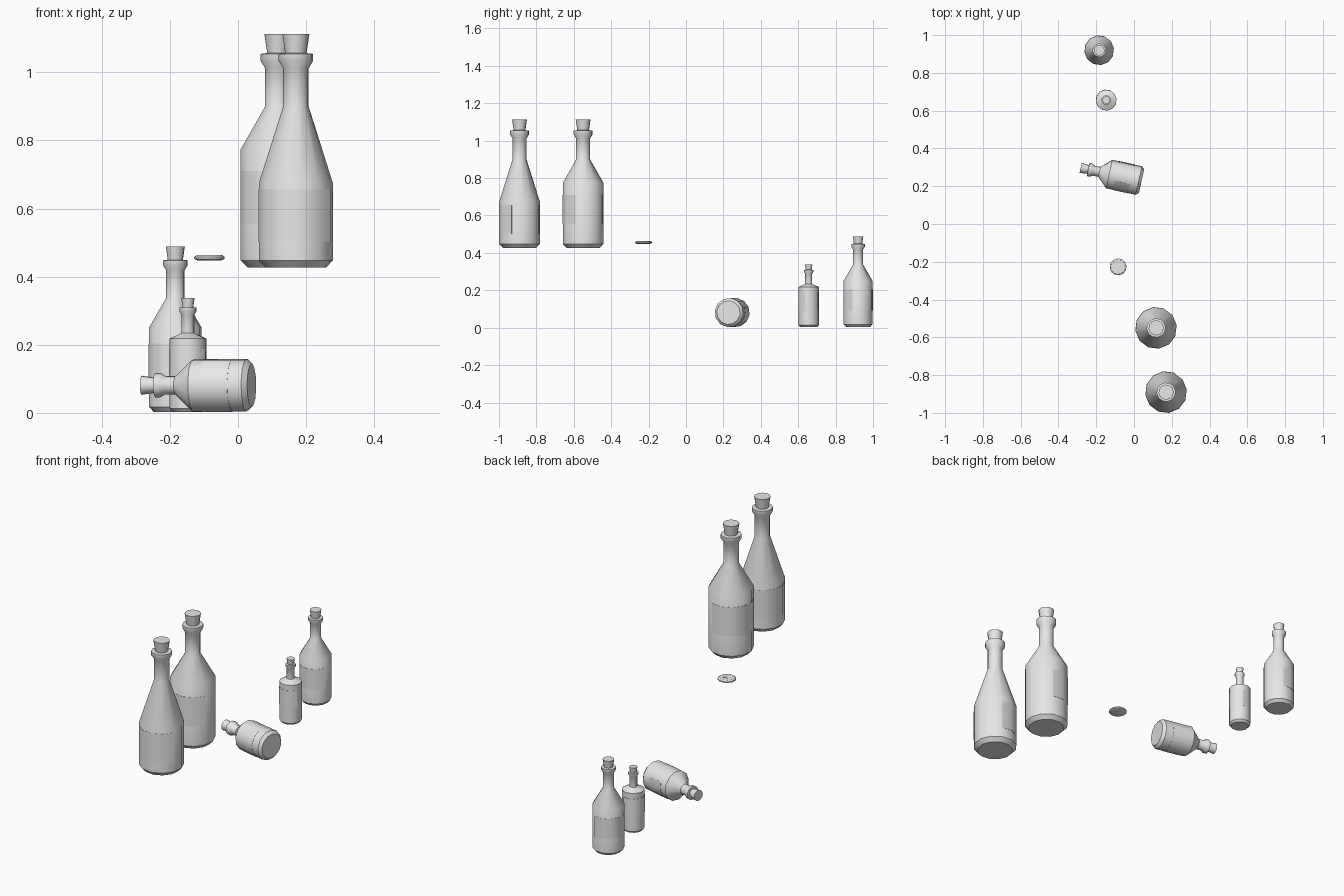
import bpy
import bmesh
import math
from mathutils import Matrix

cube = bpy.data.objects.get("Cube")
if cube:
    bpy.data.objects.remove(cube, do_unlink=True)

SIDES = 12
TURN = 8  # degrees the facets are turned about the bottle axis

grey = bpy.data.materials.new("plain_grey")
grey.use_nodes = True
grey.diffuse_color = (0.8, 0.8, 0.8, 1)
grey.node_tree.nodes["Principled BSDF"].inputs["Base Color"].default_value = (0.8, 0.8, 0.8, 1)


def finish(name, bm, matrix):
    """Turn a bmesh into a placed, smooth shaded object."""
    bmesh.ops.recalc_face_normals(bm, faces=bm.faces)
    mesh = bpy.data.meshes.new(name)
    bm.to_mesh(mesh)
    bm.free()
    mesh.materials.append(grey)
    obj = bpy.data.objects.new(name, mesh)
    bpy.context.collection.objects.link(obj)
    obj.matrix_world = matrix
    bpy.ops.object.select_all(action="DESELECT")
    obj.select_set(True)
    bpy.context.view_layer.objects.active = obj
    bpy.ops.object.shade_smooth_by_angle(angle=math.radians(32))


def ring_columns(bm, profile, first, count):
    """Copies of the profile at successive facet corners."""
    columns = []
    for i in range(first, first + count):
        a = math.radians(TURN) + math.tau * i / SIDES
        columns.append([bm.verts.new((r * math.cos(a), r * math.sin(a), z)) for r, z in profile])
    return columns


def lathe(name, profile, matrix):
    """Solid of revolution with flat ends."""
    bm = bmesh.new()
    cols = ring_columns(bm, profile, 0, SIDES)
    for i in range(SIDES):
        a, b = cols[i - 1], cols[i]
        for j in range(len(profile) - 1):
            bm.faces.new((a[j], b[j], b[j + 1], a[j + 1]))
    bm.faces.new([c[0] for c in cols])
    bm.faces.new([c[-1] for c in cols])
    finish(name, bm, matrix)


def wrap(name, radius, low, high, matrix):
    """Thin label that leaves a quarter of the body bare."""
    inner, outer = radius - 0.001, radius + 0.0012
    profile = [(inner, low), (outer, low), (outer, high), (inner, high)]
    bm = bmesh.new()
    cols = ring_columns(bm, profile, 2, 10)
    for a, b in zip(cols, cols[1:]):
        for j in range(4):
            k = (j + 1) % 4
            bm.faces.new((a[j], b[j], b[k], a[k]))
    bm.faces.new(cols[0])
    bm.faces.new(cols[-1])
    finish(name, bm, matrix)


def bottle(name, s, shoulder, neck, height, label, matrix):
    """Corked bottle: s scales the widths, the heights are absolute."""
    top = height - 0.1 * s
    body = 0.11 * s
    lathe(name + "_glass", [
        (0.09 * s, 0), (body, 0.021 * s), (body, shoulder),
        (0.038 * s, neck), (0.038 * s, top), (0.051 * s, top + 0.021 * s),
        (0.051 * s, top + 0.042 * s), (0.034 * s, top + 0.044 * s)], matrix)
    lathe(name + "_cork", [
        (0.031 * s, height - 0.06 * s), (0.04 * s, height)], matrix)
    wrap(name + "_label", body, label[0], label[1], matrix)


def at(x, y, z):
    return Matrix.Translation((x, y, z))


# Tall bottles on the raised level
bottle("sloped_bottle", 1, 0.247, 0.472, 0.685, (0.075, 0.23), at(0.17, -0.89, 0.427))
bottle("tall_bottle", 1, 0.347, 0.472, 0.685, (0.127, 0.283), at(0.117, -0.55, 0.427))

# Smaller bottles on the ground
bottle("medium_bottle", 0.71, 0.247, 0.335, 0.486, (0.09, 0.2), at(-0.184, 0.92, 0.003))
bottle("small_bottle", 0.5, 0.215, 0.231, 0.335, (0.09, 0.185), at(-0.147, 0.656, 0.003))

# Bottle lying on its side
lying = at(0.04, 0.227, 0.081) @ Matrix.Rotation(math.radians(-12.3), 4, "Z") @ Matrix.Rotation(math.radians(-90), 4, "Y")
bottle("lying_bottle", 0.71, 0.175, 0.229, 0.33, (0.057, 0.14), lying)

# Loose disc with a shallow raised cross
disc = at(-0.084, -0.227, 0.448)
lathe("loose_disc", [(0.036, 0), (0.045, 0.004), (0.045, 0.01), (0.038, 0.015)], disc)
for i, angle in enumerate((40, 130)):
    bm = bmesh.new()
    bmesh.ops.create_cube(bm, size=1, matrix=Matrix.Diagonal((0.04, 0.004, 0.002, 1)))
    turn = Matrix.Rotation(math.radians(angle), 4, "Z")
    finish("disc_cross_bar_%d" % (i + 1), bm, disc @ at(0, 0, 0.0148) @ turn)
